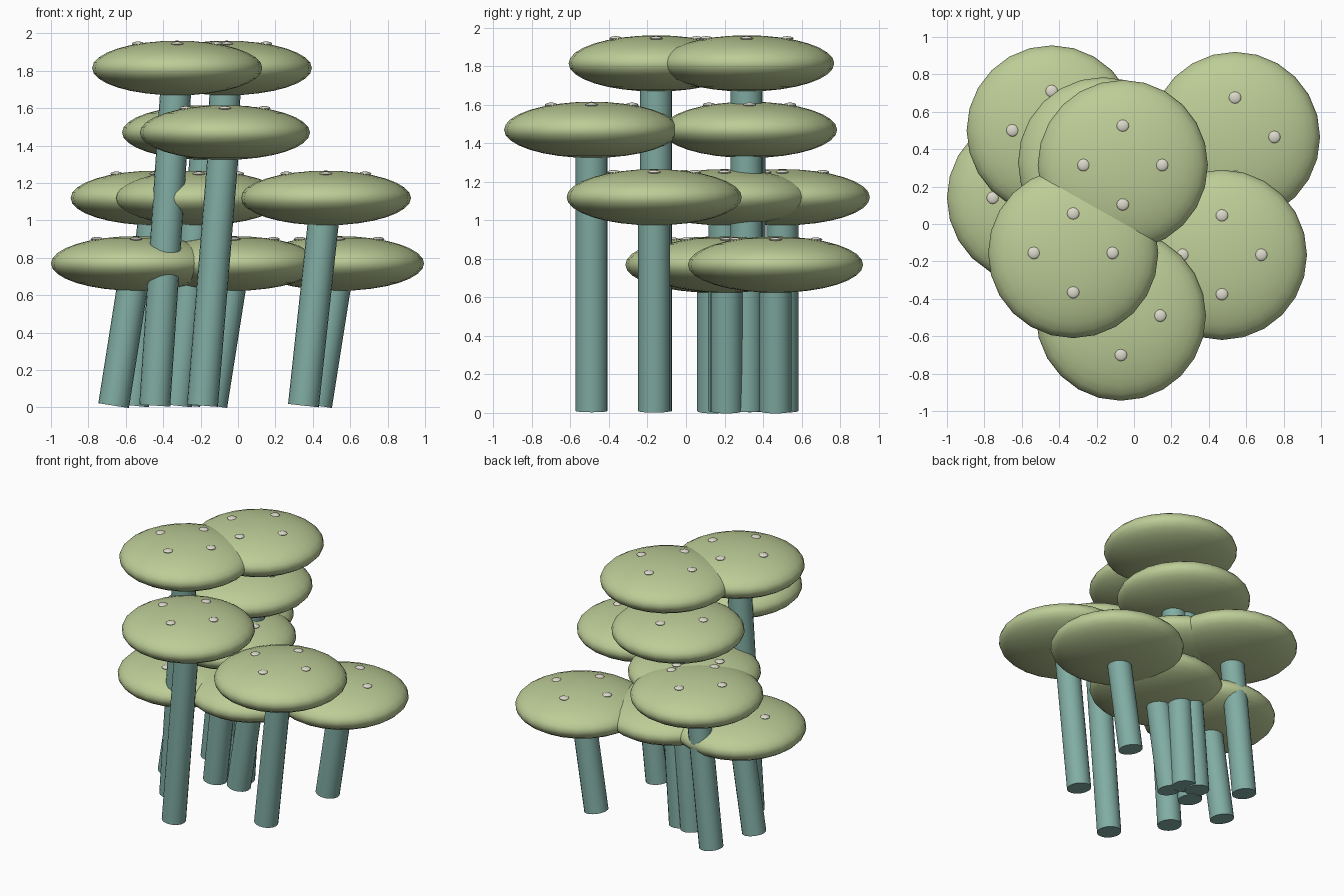
import bpy, math
from mathutils import Vector

if "Cube" in bpy.data.objects:
    bpy.data.objects.remove(bpy.data.objects["Cube"])

CAP_R, CAP_H = 0.455, 0.146      # cap radius and half height
STEM_R, LEAN = 0.083, 0.12       # stem radius and sideways lean of every stem


def material(name, rgb):
    m = bpy.data.materials.new(name)
    m.diffuse_color = (*rgb, 1)
    m.use_nodes = True
    m.node_tree.nodes["Principled BSDF"].inputs["Base Color"].default_value = m.diffuse_color
    return m


CAP = material("pale_green", (0.51, 0.61, 0.31))
STEM = material("teal", (0.22, 0.42, 0.37))
SPOT = material("ivory", (0.72, 0.70, 0.60))


def finish(name, mat):
    ob = bpy.context.object
    ob.name = name
    ob.data.materials.append(mat)
    bpy.ops.object.transform_apply(location=False, rotation=True, scale=True)
    bpy.ops.object.shade_smooth_by_angle(angle=math.radians(40))
    return ob


def ellipsoid(name, mat, centre, r, h, seg, rings):
    bpy.ops.mesh.primitive_uv_sphere_add(segments=seg, ring_count=rings, radius=1, location=centre)
    bpy.context.object.scale = (r, r, h)
    return finish(name, mat)


def mushroom(i, x, y, z):
    # leaning stem from the ground to the cap centre
    foot, top = Vector((x - LEAN, y, 0.01)), Vector((x, y, z))
    axis = top - foot
    bpy.ops.mesh.primitive_cylinder_add(vertices=20, radius=STEM_R, depth=axis.length,
                                        location=(foot + top) / 2)
    bpy.context.object.rotation_euler = (0, math.atan2(axis.x, axis.z), 0)
    finish(f"stem_{i}", STEM)
    # flattened cap
    ellipsoid(f"cap_{i}", CAP, (x, y, z), CAP_R, CAP_H, 24, 16)
    # four raised spots around the crown
    d = 0.21
    sz = z + CAP_H * math.sqrt(1 - (d / CAP_R) ** 2)
    for k in range(4):
        a = k * math.pi / 2
        ellipsoid(f"spot_{i}_{k}", SPOT, (x + d * math.cos(a), y + d * math.sin(a), sz),
                  0.033, 0.012, 12, 8)


# cap centres, lowest tier to highest
CENTRES = [
    (-0.545, 0.14, 0.77), (-0.02, 0.21, 0.77), (0.54, 0.465, 0.77),
    (-0.44, 0.50, 1.12), (-0.21, 0.20, 1.12), (0.47, -0.165, 1.12),
    (-0.07, -0.49, 1.47), (-0.165, 0.33, 1.47),
    (-0.325, -0.155, 1.815), (-0.06, 0.315, 1.815),
]
for i, c in enumerate(CENTRES):
    mushroom(i, *c)
